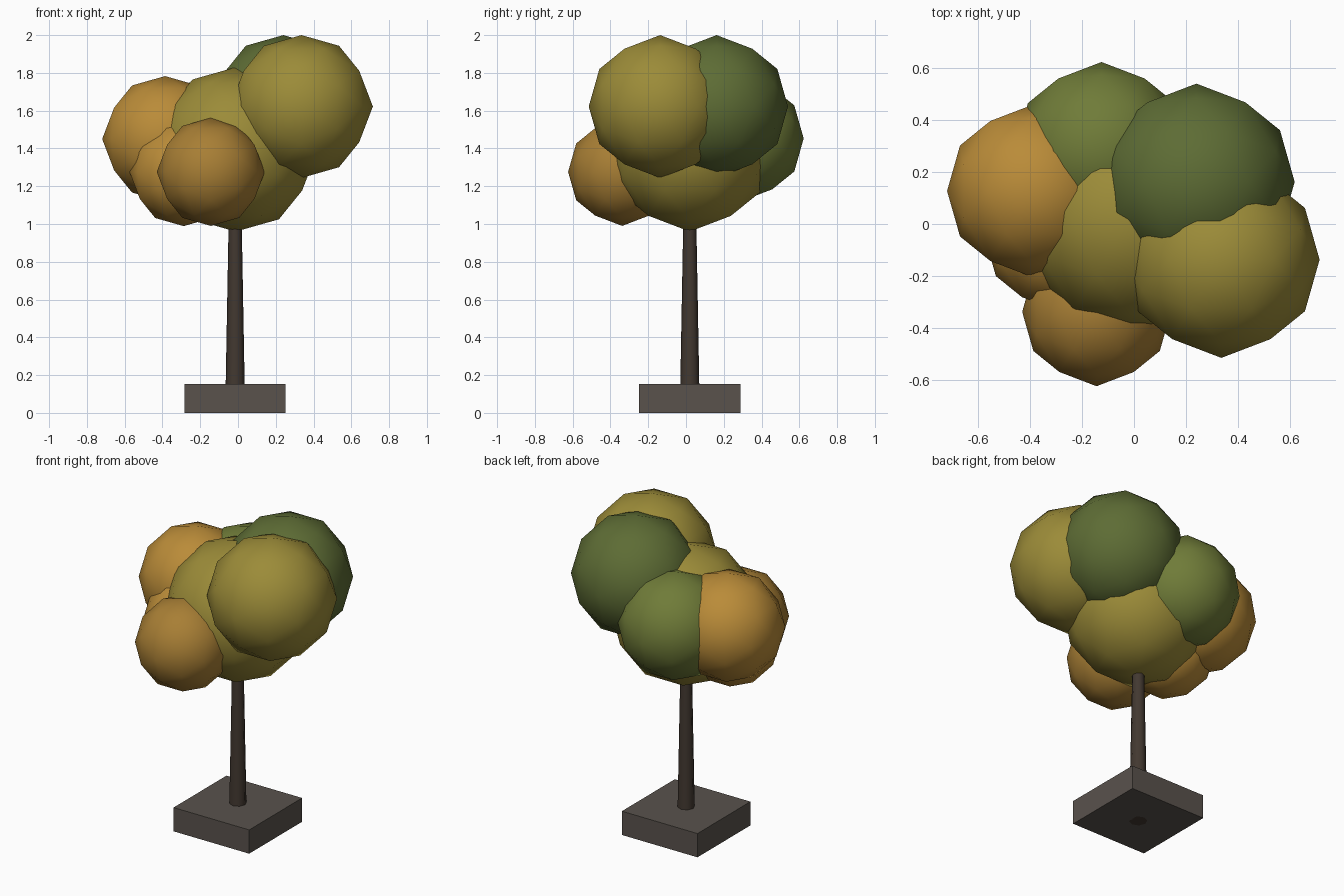
import bpy, math

if "Cube" in bpy.data.objects:
    bpy.data.objects.remove(bpy.data.objects["Cube"])

CX, CY = -0.015, 0.02   # axis of trunk and planter


def material(name, rgb):
    m = bpy.data.materials.new(name)
    m.diffuse_color = (*rgb, 1)
    m.use_nodes = True
    m.node_tree.nodes["Principled BSDF"].inputs["Base Color"].default_value = m.diffuse_color
    return m


yellow = material("yellow_leaf", (0.33, 0.26, 0.04))
orange = material("orange_leaf", (0.49, 0.26, 0.04))
amber = material("amber_leaf", (0.39, 0.21, 0.035))
light_green = material("light_green_leaf", (0.16, 0.20, 0.04))
green = material("green_leaf", (0.11, 0.15, 0.035))
bark = material("bark", (0.055, 0.04, 0.03))
stone = material("stone", (0.10, 0.085, 0.073))


def finish(name, mat):
    ob = bpy.context.object
    ob.name = name
    ob.data.materials.append(mat)
    return ob


# Planter block
bpy.ops.mesh.primitive_cube_add(size=1, location=(CX, CY, 0.076))
base = finish("base_block", stone)
base.scale = (0.535, 0.535, 0.152)

# Tapered trunk, running up into the foliage
bpy.ops.mesh.primitive_cone_add(vertices=8, radius1=0.053, radius2=0.033,
                                depth=1.1, location=(CX, CY, 0.55))
finish("trunk", bark)
bpy.ops.object.shade_smooth_by_angle(angle=math.radians(50))

# Foliage balls: low-poly icospheres turned so edge midpoints lie on the axes
TILT = -math.atan(2) / 2
balls = [
    ("centre", (-0.012, 0.02, 1.395), 0.435, yellow),
    ("upper_front", (0.336, -0.137, 1.622), 0.378, yellow),
    ("upper_back", (0.24, 0.162, 1.622), 0.378, green),
    ("back", (-0.125, 0.29, 1.453), 0.333, light_green),
    ("left", (-0.386, 0.127, 1.45), 0.333, orange),
    ("low_left", (-0.288, -0.05, 1.275), 0.286, orange),
    ("low_front", (-0.144, -0.338, 1.276), 0.286, amber),
]
for name, loc, r, mat in balls:
    bpy.ops.mesh.primitive_ico_sphere_add(subdivisions=2, radius=r, location=loc,
                                          rotation=(0, TILT, 0))
    finish(name + "_foliage", mat)
    bpy.ops.object.shade_smooth()
